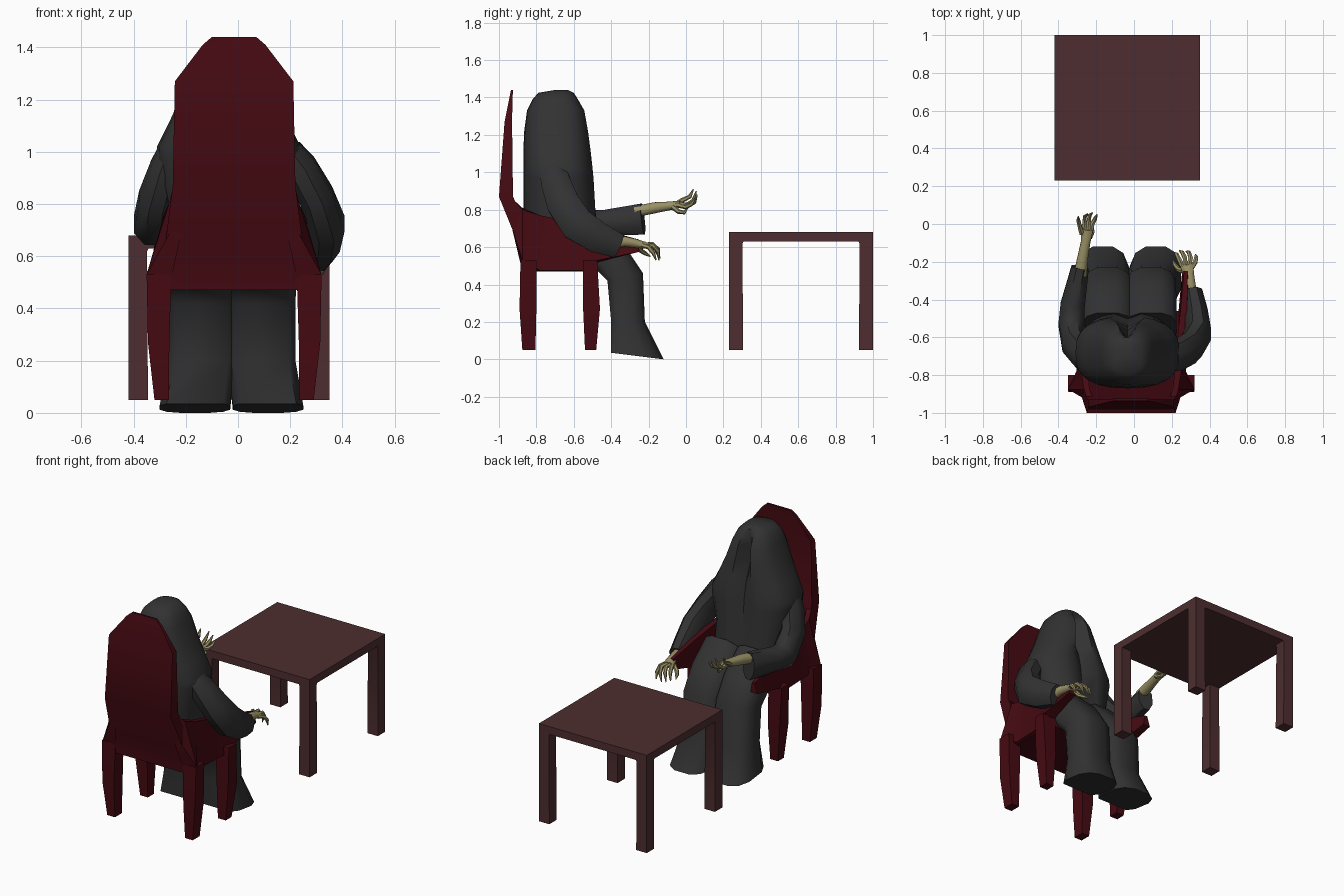
import bpy, math
from mathutils import Vector

if "Cube" in bpy.data.objects:
    bpy.data.objects.remove(bpy.data.objects["Cube"])


def mat(name, rgb):
    m = bpy.data.materials.new(name)
    m.diffuse_color = (*rgb, 1)
    m.use_nodes = True
    m.node_tree.nodes["Principled BSDF"].inputs["Base Color"].default_value = m.diffuse_color
    return m


WOOD = mat("table_wood", (0.075, 0.027, 0.029))
RED = mat("chair_red", (0.06, 0.003, 0.006))
CLOTH = mat("robe_cloth", (0.032, 0.032, 0.033))
BONE = mat("bone", (0.32, 0.28, 0.13))


def loft(name, rings, m, angle=40):
    """Skin a list of equal-length rings and cap both ends."""
    n = len(rings[0])
    verts = [tuple(p) for r in rings for p in r]
    faces = [(k * n + i, k * n + (i + 1) % n, (k + 1) * n + (i + 1) % n, (k + 1) * n + i)
             for k in range(len(rings) - 1) for i in range(n)]
    faces += [tuple(range(n))[::-1], tuple(range(len(verts) - n, len(verts)))]
    me = bpy.data.meshes.new(name)
    me.from_pydata(verts, [], faces)
    ob = bpy.data.objects.new(name, me)
    bpy.context.collection.objects.link(ob)
    me.materials.append(m)
    bpy.ops.object.select_all(action='DESELECT')
    ob.select_set(True)
    bpy.context.view_layer.objects.active = ob
    bpy.ops.object.mode_set(mode='EDIT')
    bpy.ops.mesh.select_all(action='SELECT')
    bpy.ops.mesh.normals_make_consistent(inside=False)
    bpy.ops.object.mode_set(mode='OBJECT')
    bpy.ops.object.shade_smooth_by_angle(angle=math.radians(angle))
    return ob


def rect(x0, x1, y0, y1, z):
    return [(x0, y0, z), (x1, y0, z), (x1, y1, z), (x0, y1, z)]


def tube(name, path, m, n=8, angle=50):
    """Elliptical tube along points (x, y, z, x radius, other radius)."""
    pts = [Vector(p[:3]) for p in path]
    rings = []
    for k, p in enumerate(path):
        t = (pts[min(k + 1, len(pts) - 1)] - pts[max(k - 1, 0)]).normalized()
        side = (Vector((1, 0, 0)) - t * t.x).normalized()
        up = t.cross(side)
        rings.append([pts[k] + side * p[3] * math.cos(a) + up * p[4] * math.sin(a)
                      for a in (math.tau * (i + 0.5) / n for i in range(n))])
    return loft(name, rings, m, angle)


# Table: slab with four corner legs and small gussets under the slab
loft("table_top", [rect(-.42, .35, .23, 1, .63), rect(-.42, .35, .23, 1, .68)], WOOD)
for i, (sx, sy) in enumerate([(-1, -1), (1, -1), (-1, 1), (1, 1)]):
    ox, oy = -.035 + sx * .385, .615 + sy * .385
    ring = lambda w, z: rect(*sorted((ox, ox - sx * w)), *sorted((oy, oy - sy * w)), z)
    loft(f"table_leg_{i}", [ring(.075, .05), ring(.072, .62), ring(.08, .635)], WOOD)

# Chair, symmetric about x = CX
CX = -.015
back = [(.47, .27, -.88, -.80), (.60, .27, -.89, -.80), (.87, .235, -1.0, -.925),
        (1.27, .227, -.97, -.93), (1.41, .12, -.942, -.927), (1.44, .085, -.936, -.924)]
loft("chair_back", [rect(CX - h, CX + h, a, b, z) for z, h, a, b in back], RED)
loft("chair_seat", [rect(CX - .27, CX + .27, -.87, -.48, .47),
                    rect(CX - .27, CX + .27, -.88, -.46, .58)], RED)
for s, side in ((-1, "left"), (1, "right")):
    X = lambda d: CX + s * d
    # arm wing: sections (y, inner bottom, outer bottom, outer top, inner top) as (offset, z)
    wing = [(-.93, (.20, .70), (.24, .70), (.235, .86), (.20, .86)),
            (-.875, (.25, .47), (.335, .53), (.25, .80), (.22, .81)),
            (-.78, (.25, .47), (.29, .475), (.265, .77), (.23, .77)),
            (-.55, (.25, .47), (.30, .475), (.285, .72), (.25, .72)),
            (-.47, (.25, .52), (.325, .53), (.295, .70), (.26, .70)),
            (-.25, (.27, .575), (.32, .575), (.30, .64), (.28, .64))]
    loft(f"chair_arm_{side}", [[(X(d), y, z) for d, z in q] for y, *q in wing], RED)
    for end, y0, y1, b in (("back", -.885, -.80, -.005), ("front", -.55, -.475, .015)):
        legs = [(.05, .25, .305, y0 + .01, y1 - .005),
                (.27, .248, .33, y0 + min(b, 0), y1 + max(b, 0)), (.53, .24, .335, y0, y1)]
        loft(f"chair_leg_{end}_{side}",
             [rect(*sorted((X(a), X(c))), u, v, z) for z, a, c, u, v in legs], RED)

# Hooded body: stacked ovals with the front middle pushed in as the hood slit
body = [(.56, .23, -.84, -.45, .03), (.80, .235, -.87, -.48, .04), (.97, .275, -.87, -.49, .05),
        (1.02, .275, -.87, -.495, .05), (1.11, .23, -.87, -.505, .06), (1.22, .18, -.865, -.52, .09),
        (1.33, .14, -.85, -.54, .08), (1.39, .115, -.82, -.575, .03),
        (1.425, .08, -.79, -.60, 0), (1.44, .035, -.70, -.63, 0)]
rings = []
for z, h, y0, y1, notch in body:
    ring = []
    for i in range(24):
        a = math.tau * i / 24
        c, s = math.cos(a), math.sin(a)
        ring.append((-.035 + h * math.copysign(abs(c) ** .85, c),
                     (y0 + y1) / 2 + (y1 - y0) / 2 * math.copysign(abs(s) ** .7, s)
                     - (notch if i == 6 else 0), z))
    rings.append(ring)
loft("robe_body", rings, CLOTH, 50)

# Two robe legs meeting in a crease: (front y, z, back y, z, half width)
leg = [(-.47, .74, -.62, .52, .135), (-.33, .61, -.48, .48, .135), (-.23, .46, -.42, .42, .13),
       (-.22, .20, -.40, .20, .13), (-.12, .0, -.40, .035, .135)]
for cx, flare, side in ((-.14, -.025, "left"), (.09, .025, "right")):
    rings = []
    for k, (fy, fz, by, bz, h) in enumerate(leg):
        f, b = Vector((0, fy, fz)), Vector((0, by, bz))
        ring = []
        for u, v in ((-1, .35), (-.8, .12), (-.4, 0), (.4, 0), (.8, .12), (1, .35),
                     (1, .8), (.8, 1), (-.8, 1), (-1, .8)):
            p = f.lerp(b, v)
            ring.append((cx + flare * (k == 4) + u * h, p.y, p.z))
        rings.append(ring)
    loft(f"robe_leg_{side}", rings, CLOTH, 60)

# Sleeves
tube("sleeve_right", [(.19, -.71, 1.0, .06, .075), (.235, -.695, .94, .07, .085),
                      (.30, -.655, .83, .07, .095), (.34, -.58, .72, .075, .10),
                      (.33, -.47, .65, .065, .09), (.31, -.36, .605, .055, .07)], CLOTH)
tube("sleeve_left", [(-.25, -.71, 1.0, .06, .075), (-.275, -.695, .94, .065, .085),
                     (-.315, -.64, .82, .07, .095), (-.33, -.53, .72, .075, .09),
                     (-.325, -.43, .73, .07, .075), (-.285, -.23, .75, .05, .09)], CLOTH)


# Bony hands: a forearm-to-palm tube plus thin curled fingers
def hand(side, arm, fingers):
    tube(f"hand_{side}", arm, BONE)
    for i, pts in enumerate(fingers):
        r = (.015, .013, .011, .003)
        tube(f"finger_{side}_{i}", [(*p, q, q) for p, q in zip(pts, r)], BONE, 6)


hand("left", [(-.285, -.27, .79, .038, .032), (-.27, -.17, .81, .03, .032),
              (-.255, -.09, .82, .027, .025), (-.25, -.03, .83, .036, .02)],
     [[(-.275, -.05, .83), (-.285, -.02, .85), (-.295, .02, .87), (-.295, .04, .91)],
      [(-.265, -.04, .83), (-.262, .005, .825), (-.26, .04, .85), (-.245, .055, .90)],
      [(-.245, -.04, .83), (-.24, .01, .82), (-.235, .045, .84), (-.22, .06, .88)],
      [(-.23, -.04, .825), (-.22, .0, .815), (-.205, .03, .83), (-.195, .05, .86)],
      [(-.235, -.07, .815), (-.22, -.04, .79), (-.225, -.01, .785), (-.235, .01, .81)]])
hand("right", [(.31, -.40, .62, .032, .032), (.30, -.33, .63, .03, .03),
               (.29, -.27, .62, .03, .025), (.28, -.22, .61, .038, .02)],
     [[(.305, -.23, .61), (.325, -.20, .60), (.33, -.175, .57), (.325, -.16, .53)],
      [(.29, -.22, .61), (.30, -.18, .61), (.29, -.15, .58), (.275, -.145, .53)],
      [(.27, -.22, .61), (.27, -.18, .615), (.255, -.15, .59), (.24, -.14, .54)],
      [(.255, -.22, .61), (.24, -.19, .61), (.225, -.16, .59), (.215, -.15, .55)],
      [(.26, -.25, .605), (.235, -.24, .58), (.215, -.215, .565), (.205, -.19, .55)]])
